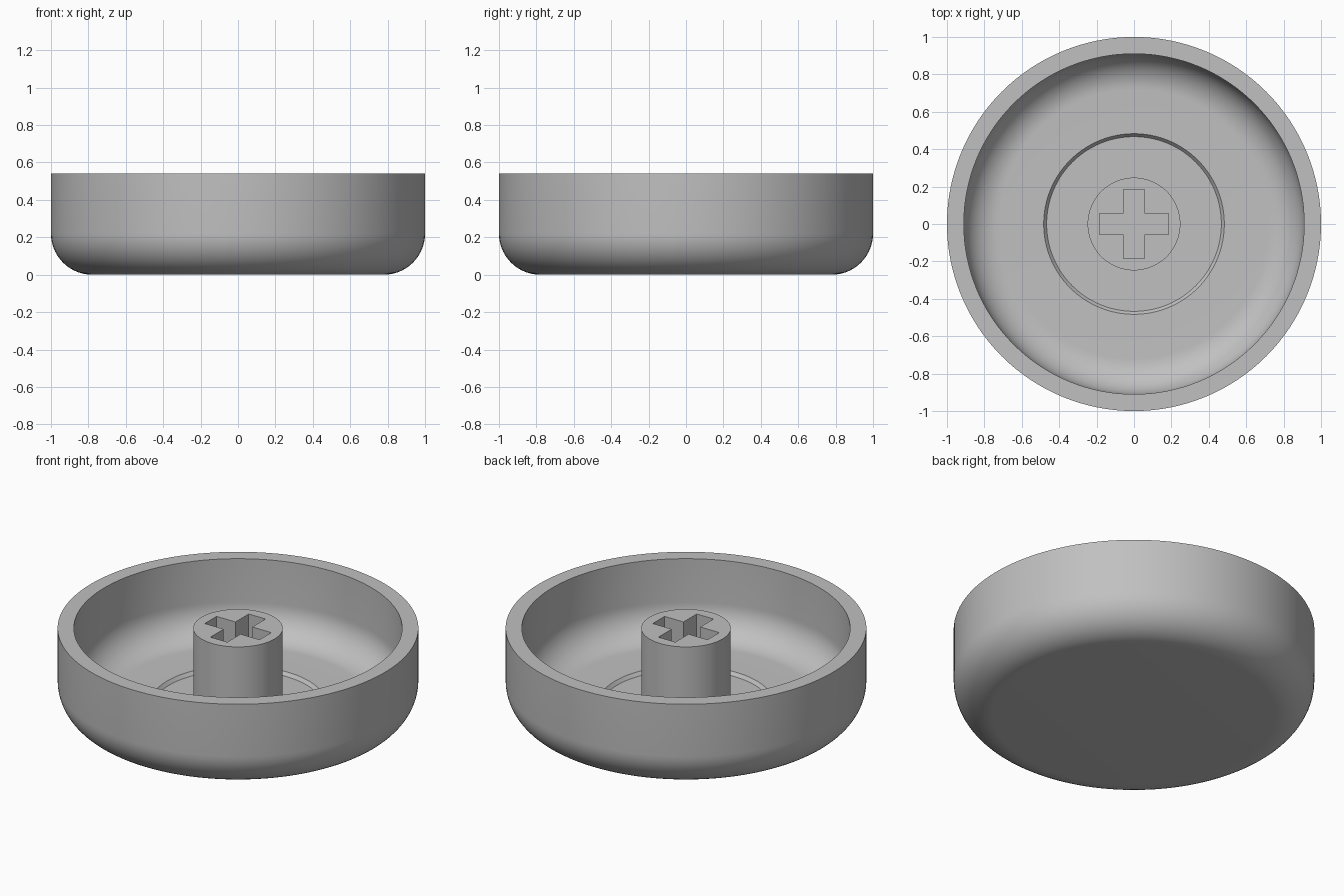
import bpy, bmesh, math
from mathutils import Vector

if "Cube" in bpy.data.objects:
    bpy.data.objects.remove(bpy.data.objects["Cube"], do_unlink=True)

HEIGHT, FLOOR, RECESS = 0.54, 0.085, 0.065
SEGMENTS = 128

grey = bpy.data.materials.new("plain grey")
grey.use_nodes = True
grey.diffuse_color = (0.53, 0.53, 0.53, 1)
grey.node_tree.nodes["Principled BSDF"].inputs["Base Color"].default_value = grey.diffuse_color


def finish(bm, name):
    bmesh.ops.recalc_face_normals(bm, faces=bm.faces)
    mesh = bpy.data.meshes.new(name)
    bm.to_mesh(mesh)
    bm.free()
    mesh.materials.append(grey)
    obj = bpy.data.objects.new(name, mesh)
    bpy.context.collection.objects.link(obj)
    return obj


def lathe(name, profile):
    bm = bmesh.new()
    verts = [bm.verts.new((r, 0, z)) for r, z in profile]
    edges = [bm.edges.new(pair) for pair in zip(verts, verts[1:])]
    bmesh.ops.spin(bm, geom=verts + edges, cent=(0, 0, 0), axis=(0, 0, 1),
                   angle=math.tau, steps=SEGMENTS)
    bmesh.ops.remove_doubles(bm, verts=bm.verts, dist=1e-5)
    return finish(bm, name)


def fillet(wall, base, radius, steps=14):
    """Quarter round from a flat base up to an upright wall."""
    angles = [math.pi / 2 * i / steps for i in range(steps + 1)]
    return [(wall - radius + radius * math.sin(a), base + radius - radius * math.cos(a))
            for a in angles]


def smooth(obj):
    bpy.ops.object.select_all(action="DESELECT")
    obj.select_set(True)
    bpy.context.view_layer.objects.active = obj
    bpy.ops.object.shade_smooth_by_angle(angle=math.radians(30))


# Hollow round shell with a shallow disc recess in its floor
outside = [(0, 0)] + fillet(1, 0, 0.22) + [(1, HEIGHT)]
inside = [(0.91, HEIGHT)] + fillet(0.91, FLOOR, 0.19)[::-1]
recess = [(0.483, FLOOR), (0.467, RECESS), (0, RECESS)]
shell = lathe("cap_shell", outside + inside + recess)

# Central post, sunk slightly into the floor
stem = lathe("stem", [(0, 0.04), (0.248, 0.04), (0.248, HEIGHT), (0, HEIGHT)])

# Cross-shaped socket cut down into the post
LONG, NARROW, DEPTH = 0.185, 0.057, 0.4
bm = bmesh.new()
corner = [(LONG, -NARROW), (LONG, NARROW), (NARROW, NARROW)]
outline = []
for turn in range(4):
    for x, y in corner:
        for _ in range(turn):
            x, y = -y, x
        outline.append(bm.verts.new((x, y, HEIGHT - DEPTH)))
base = bm.faces.new(outline)
top = bmesh.ops.extrude_face_region(bm, geom=[base])["geom"]
bmesh.ops.translate(bm, vec=Vector((0, 0, DEPTH + 0.1)),
                    verts=[v for v in top if isinstance(v, bmesh.types.BMVert)])
cutter = finish(bm, "socket_cutter")
cutter.hide_render = True

cut = stem.modifiers.new("socket", "BOOLEAN")
cut.operation = "DIFFERENCE"
cut.solver = "EXACT"
cut.object = cutter
bpy.ops.object.select_all(action="DESELECT")
bpy.context.view_layer.objects.active = stem
stem.select_set(True)
bpy.ops.object.modifier_apply(modifier=cut.name)
bpy.data.objects.remove(cutter, do_unlink=True)

for part in (shell, stem):
    smooth(part)
